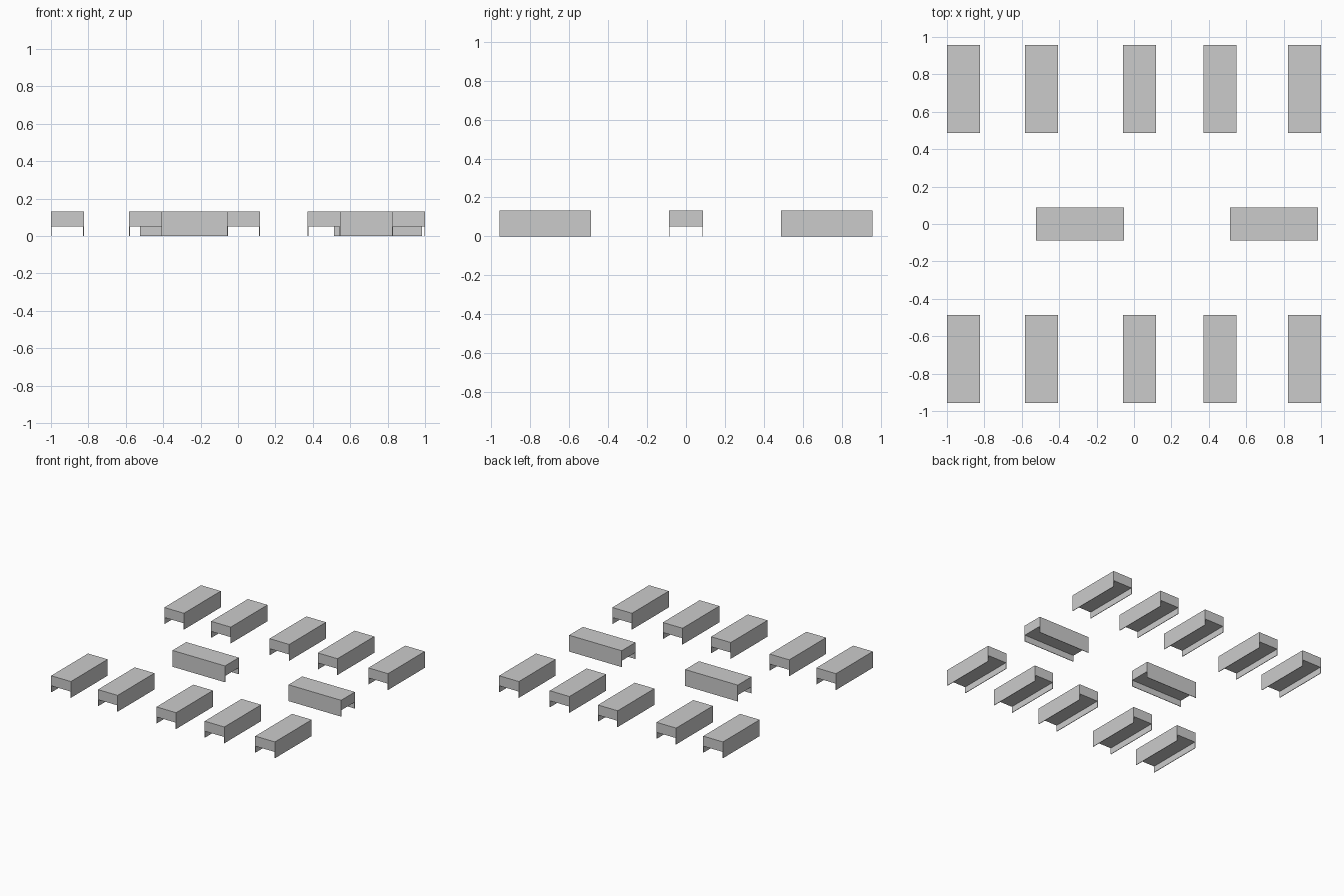
import bpy, bmesh
from mathutils import Matrix, Vector
import math

if "Cube" in bpy.data.objects:
    bpy.data.objects.remove(bpy.data.objects["Cube"])

W, L, H, GAP, T = 0.176, 0.47, 0.132, 0.051, 0.004


def add_box(bm, lo, hi):
    lo, hi = Vector(lo), Vector(hi)
    m = Matrix.Translation((lo + hi) / 2) @ Matrix.Diagonal((*(hi - lo), 1))
    bmesh.ops.create_cube(bm, size=1, matrix=m)


# Shared bench mesh: solid top block on two thin full-length side panels
bm = bmesh.new()
x, y = W / 2, L / 2
add_box(bm, (-x, -y, GAP), (x, y, H))
add_box(bm, (-x, -y, 0), (-x + T, y, GAP))
add_box(bm, (x - T, -y, 0), (x, y, GAP))
mesh = bpy.data.meshes.new("bench")
bm.to_mesh(mesh)
bm.free()


def bench(name, cx, cy, turn=0):
    ob = bpy.data.objects.new(name, mesh)
    ob.location = (cx, cy, 0)
    ob.rotation_euler.z = turn
    bpy.context.collection.objects.link(ob)


# Front and back rows
for i, cx in enumerate((-0.912, -0.494, 0.029, 0.46, 0.912)):
    bench(f"front_bench_{i + 1}", cx, -0.722)
    bench(f"back_bench_{i + 1}", cx, 0.722)

# Middle row, turned sideways
for i, cx in enumerate((-0.289, 0.748)):
    bench(f"middle_bench_{i + 1}", cx, 0, math.pi / 2)
